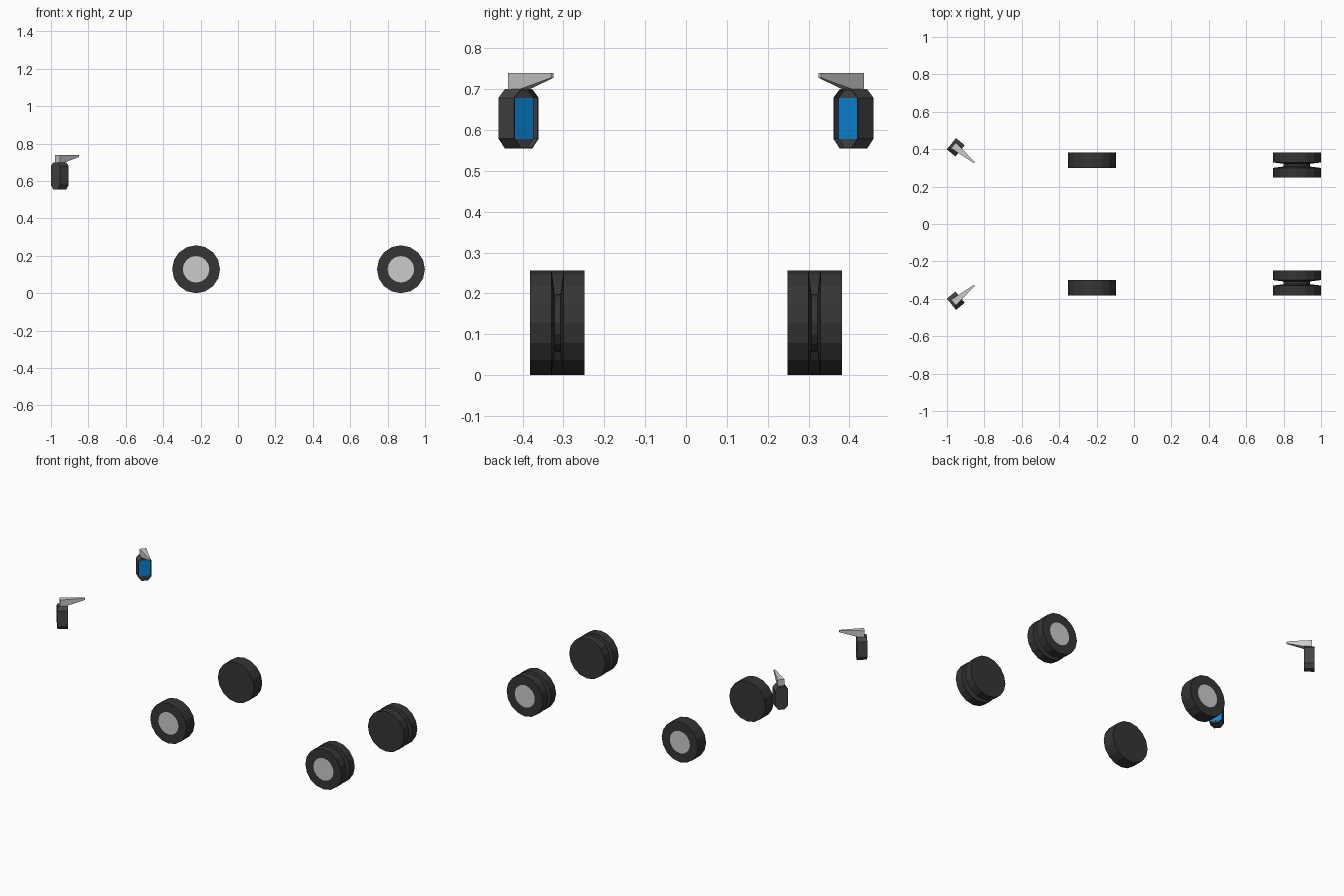
import bpy, bmesh, math
from mathutils import Vector

if "Cube" in bpy.data.objects:
    bpy.data.objects.remove(bpy.data.objects["Cube"])


def material(name, color):
    m = bpy.data.materials.new(name)
    m.diffuse_color = (*color, 1)
    m.use_nodes = True
    m.node_tree.nodes["Principled BSDF"].inputs["Base Color"].default_value = m.diffuse_color
    return m


RUBBER = material("dark_rubber", (0.035, 0.035, 0.035))
SHELL = material("dark_plastic", (0.06, 0.06, 0.06))
GLASS = material("blue_glass", (0.003, 0.25, 0.72))
SIDES = 16
R, HUB = 0.128, 0.071


def finish(name, bm, mat=None):
    bmesh.ops.recalc_face_normals(bm, faces=bm.faces)
    me = bpy.data.meshes.new(name)
    bm.to_mesh(me)
    bm.free()
    ob = bpy.data.objects.new(name, me)
    bpy.context.collection.objects.link(ob)
    if mat:
        me.materials.append(mat)
    return ob


def ring(bm, x, y, r):
    return [bm.verts.new((x + r * math.cos(2 * math.pi * i / SIDES), y,
                          R + r * math.sin(2 * math.pi * i / SIDES))) for i in range(SIDES)]


def bridge(bm, a, b):
    n = len(a)
    for i in range(n):
        j = (i + 1) % n
        bm.faces.new((a[i], a[j], b[j], b[i]))


def wheel(name, x, side, profile):
    # tyre: revolved profile of (y, radius), closed on the inner side
    bm = bmesh.new()
    rings = [ring(bm, x, side * y, r) for y, r in profile]
    for a, b in zip(rings, rings[1:]):
        bridge(bm, a, b)
    bm.faces.new(rings[-1])
    finish(name + "_tyre", bm, RUBBER)
    # grey hub disc on the outer side
    bm = bmesh.new()
    face = bm.faces.new(ring(bm, x, side * profile[0][0], HUB))
    face.normal_update()
    if face.normal.y * side < 0:
        face.normal_flip()
    me = bpy.data.meshes.new(name + "_hub")
    bm.to_mesh(me)
    bm.free()
    bpy.context.collection.objects.link(bpy.data.objects.new(name + "_hub", me))


SINGLE = [(0.382, HUB), (0.382, R), (0.300, R)]
DUAL = [(0.382, HUB), (0.382, R), (0.329, R), (0.322, HUB),
        (0.307, HUB), (0.300, R), (0.249, R)]


def mirror(name, side):
    ang = math.radians(39.5)
    n = Vector((math.cos(ang), -side * math.sin(ang), 0))   # glass direction
    u = Vector((math.sin(ang), side * math.cos(ang), 0))    # across the glass
    c = Vector((-0.953, side * 0.41, 0))

    def at(a, b, z):
        return c + n * a + u * b + Vector((0, 0, z))

    def outline(bm, a, inset):
        w, k = 0.039 - inset, 0.019 - inset * 0.5
        lo, hi = 0.555 + inset, 0.700 - inset
        pts = [(-k, lo), (k, lo), (w, 0.579), (w, 0.679),
               (k, hi), (-k, hi), (-w, 0.679), (-w, 0.579)]
        return [bm.verts.new(at(a, b, z)) for b, z in pts]

    # housing with a recessed front
    bm = bmesh.new()
    loops = [outline(bm, -0.03, 0), outline(bm, 0.03, 0),
             outline(bm, 0.03, 0.003), outline(bm, 0.0135, 0.003)]
    bm.faces.new(loops[0])
    for a, b in zip(loops, loops[1:]):
        bridge(bm, a, b)
    bm.faces.new(loops[-1])
    finish(name + "_housing", bm, SHELL)

    # glass panel
    bm = bmesh.new()
    bmesh.ops.create_cube(bm, size=1)
    for v in bm.verts:
        v.co = at(0.0143 + v.co.x * 0.001, v.co.y * 0.071, 0.628 + v.co.z * 0.1)
    finish(name + "_glass", bm, GLASS)

    # tapered bracket arm: (along, z, half width)
    bm = bmesh.new()
    prof = [(-0.0155, 0.695, 0.02), (-0.0155, 0.740, 0.02), (0.13, 0.740, 0.004),
            (0.13, 0.728, 0.004), (0.02, 0.699, 0.016)]
    left = [bm.verts.new(at(a, -w, z)) for a, z, w in prof]
    right = [bm.verts.new(at(a, w, z)) for a, z, w in prof]
    bm.faces.new(left)
    bm.faces.new(right)
    bridge(bm, left, right)
    finish(name + "_arm", bm)


# both sides of the vehicle
for label, s in (("near", -1), ("far", 1)):
    wheel(label + "_front_wheel", -0.224, s, SINGLE)
    wheel(label + "_rear_wheel", 0.871, s, DUAL)
    mirror(label + "_mirror", s)
